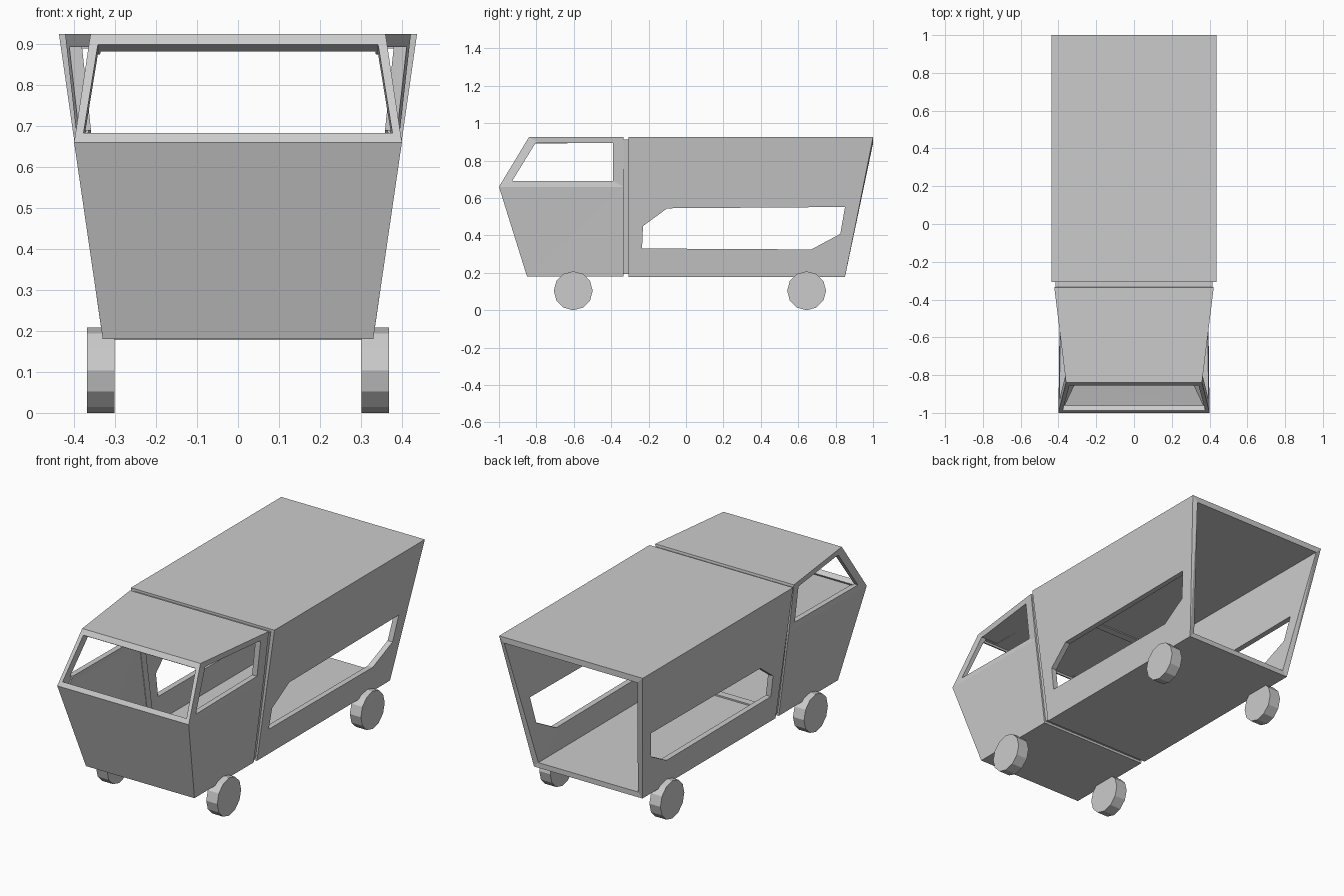
import bpy, bmesh, math
from mathutils import Vector

if "Cube" in bpy.data.objects:
    bpy.data.objects.remove(bpy.data.objects["Cube"])


def finish(bm, name):
    mesh = bpy.data.meshes.new(name)
    bm.to_mesh(mesh)
    bm.free()
    obj = bpy.data.objects.new(name, mesh)
    bpy.context.collection.objects.link(obj)
    return obj


def apply(obj, mod):
    bpy.context.view_layer.objects.active = obj
    bpy.ops.object.modifier_apply(modifier=mod.name)


def shell(name, profile, open_edges, sides, thickness=0.03):
    """Hollow body from a side profile of (y, z, half width) points."""
    bm = bmesh.new()
    right = [bm.verts.new((w, y, z)) for y, z, w in profile]
    left = [bm.verts.new((-w, y, z)) for y, z, w in profile]
    n = len(profile)
    strips = [bm.faces.new((right[i], right[(i + 1) % n], left[(i + 1) % n], left[i]))
              for i in range(n)]
    for s in sides:
        bm.faces.new([right[i] for i in s])
        bm.faces.new([left[i] for i in reversed(s)])
    bmesh.ops.recalc_face_normals(bm, faces=bm.faces)
    bmesh.ops.delete(bm, geom=[strips[i] for i in open_edges], context='FACES')
    # Twisted panels are split so that the cuts stay clean
    bmesh.ops.triangulate(bm, faces=bm.faces)
    obj = finish(bm, name)
    mod = obj.modifiers.new("walls", 'SOLIDIFY')
    mod.thickness, mod.offset, mod.use_even_offset = thickness, -1, True
    apply(obj, mod)
    mod = obj.modifiers.new("split", 'TRIANGULATE')
    apply(obj, mod)
    return obj


def cut(obj, points, direction):
    """Cut a window: the polygon is swept along the direction."""
    bm = bmesh.new()
    a = [bm.verts.new(p) for p in points]
    b = [bm.verts.new(Vector(p) + Vector(direction)) for p in points]
    bm.faces.new(a)
    bm.faces.new(b[::-1])
    for i in range(len(a)):
        j = (i + 1) % len(a)
        bm.faces.new((a[i], b[i], b[j], a[j]))
    bmesh.ops.recalc_face_normals(bm, faces=bm.faces)
    cutter = finish(bm, "window_cutter")
    cutter.hide_render = True
    mod = obj.modifiers.new("window", 'BOOLEAN')
    mod.operation, mod.solver, mod.object = 'DIFFERENCE', 'EXACT', cutter
    apply(obj, mod)
    bpy.data.objects.remove(cutter)
    apply(obj, obj.modifiers.new("split", 'TRIANGULATE'))


def side_windows(obj, outline):
    for s in (-1, 1):
        cut(obj, [(s * 0.26, y, z) for y, z in outline], (s * 0.4, 0, 0))


# Cab: raked nose, leaning windshield, open at the back
cab = shell("cab",
            [(-0.85, 0.18, 0.33), (-1.0, 0.66, 0.40), (-0.84, 0.925, 0.36),
             (-0.335, 0.925, 0.422), (-0.335, 0.66, 0.392), (-0.335, 0.18, 0.33)],
            (3, 4), [(0, 1, 4, 5), (1, 2, 3, 4)])
side_windows(cab, [(-0.93, 0.69), (-0.805, 0.893), (-0.39, 0.893), (-0.39, 0.69)])

# Windshield opening, swept along the pane's normal
normal = Vector((0, -0.265, 0.16)).normalized()
pane = [(-0.377, -0.986, 0.683), (0.377, -0.986, 0.683),
        (0.342, -0.856, 0.899), (-0.342, -0.856, 0.899)]
cut(cab, [Vector(p) + normal * 0.06 for p in pane], normal * -0.12)

# Recessed joint between cab and cargo body
shell("body_joint",
      [(-0.342, 0.193, 0.322), (-0.342, 0.912, 0.415),
       (-0.3, 0.912, 0.415), (-0.3, 0.193, 0.322)],
      (0, 2), [(0, 1, 2, 3)], 0.023)

# Cargo body: open at both ends
cargo = shell("cargo_body",
              [(-0.307, 0.178, 0.33), (-0.307, 0.925, 0.437),
               (1.0, 0.925, 0.437), (0.85, 0.178, 0.33)],
              (0, 2), [(0, 1, 2, 3)])
side_windows(cargo, [(-0.235, 0.33), (-0.23, 0.45), (-0.10, 0.545),
                     (0.85, 0.552), (0.825, 0.408), (0.67, 0.325)])

# Wheels
for y, end in ((-0.603, "front"), (0.645, "rear")):
    for s, side in ((-1, "left"), (1, "right")):
        bpy.ops.mesh.primitive_cylinder_add(
            vertices=12, radius=0.104, depth=0.067,
            location=(s * 0.335, y, 0.104), rotation=(0, math.pi / 2, 0))
        bpy.context.object.name = f"{end}_{side}_wheel"
